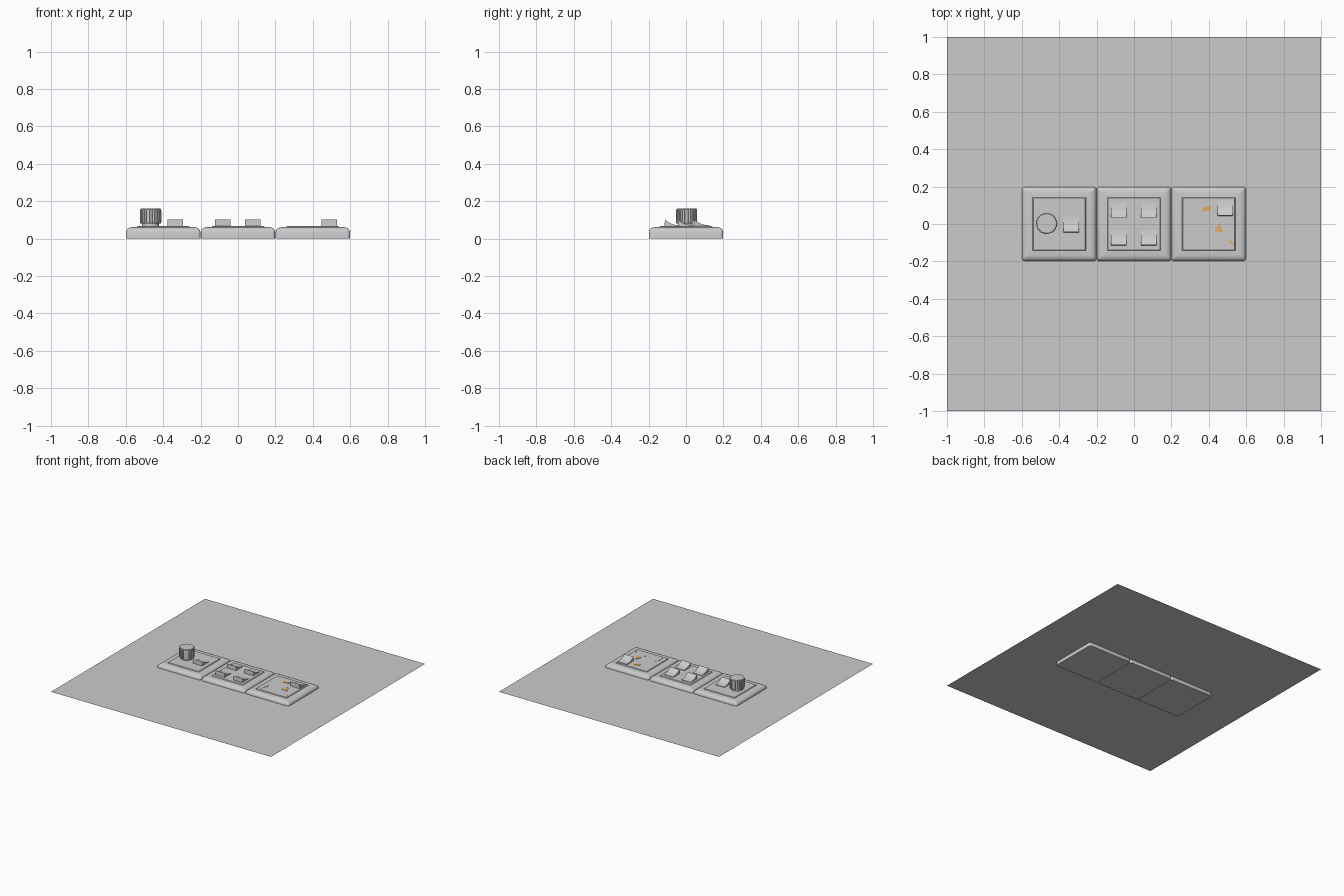
import bpy, math
from mathutils import Vector

if "Cube" in bpy.data.objects:
    bpy.data.objects.remove(bpy.data.objects["Cube"])


def make(name, verts, faces, smooth=None, color=None):
    me = bpy.data.meshes.new(name)
    me.from_pydata(verts, [], faces)
    me.validate()
    ob = bpy.data.objects.new(name, me)
    bpy.context.collection.objects.link(ob)
    if color:
        mat = bpy.data.materials.new(name + "_colour")
        mat.diffuse_color = color
        mat.use_nodes = True
        mat.node_tree.nodes["Principled BSDF"].inputs["Base Color"].default_value = mat.diffuse_color
        me.materials.append(mat)
    if smooth:
        bpy.ops.object.select_all(action='DESELECT')
        ob.select_set(True)
        bpy.context.view_layer.objects.active = ob
        bpy.ops.object.shade_smooth_by_angle(angle=math.radians(smooth))
    return ob


def loft(name, rings, smooth=None, color=None):
    # stack of closed rings, capped at both ends
    n = len(rings[0])
    verts = [v for r in rings for v in r]
    faces = [list(range(n))[::-1], list(range((len(rings) - 1) * n, len(rings) * n))]
    for k in range(len(rings) - 1):
        for i in range(n):
            j = (i + 1) % n
            faces.append([k * n + i, k * n + j, (k + 1) * n + j, (k + 1) * n + i])
    return make(name, verts, faces, smooth, color)


def rounded_square(cx, half, r, z, seg=4):
    pts = []
    for q in range(4):
        sx, sy = [(1, 1), (-1, 1), (-1, -1), (1, -1)][q]
        for i in range(seg + 1):
            a = math.pi / 2 * (q + i / seg)
            pts.append((cx + sx * (half - r) + r * math.cos(a),
                        sy * (half - r) + r * math.sin(a), z))
    return pts


# Wall sheet the plates are set into
make("wall_sheet", [(-1, -1, .03), (1, -1, .03), (1, 1, .03), (-1, 1, .03)], [(0, 1, 2, 3)])

# Three plates: rounded rim, shallow slope, raised centre panel
PLATE = [(0, 0), (0, .036), (.003, .046), (.010, .054), (.020, .059),
         (.030, .061), (.056, .061), (.060, .066)]
for name, cx in (("left_plate", -.4), ("middle_plate", 0), ("right_plate", .4)):
    loft(name, [rounded_square(cx, .1985 - d, max(.014 - d * .4, .003), z)
                for d, z in PLATE], 35)


# Rocker switches: side profile in y and z, extruded along x
def rocker(name, x, y):
    prof = [(-.042, .055), (.042, .055), (.042, .070), (.020, .073),
            (0, .077), (-.020, .087), (-.040, .101)]
    loft(name, [[(x + sx * .041, y + py, pz) for py, pz in prof] for sx in (-1, 1)])


rocker("left_switch", -.335, -.003)
for i, x in enumerate((-.082, .078)):
    for j, y in enumerate((-.073, .073)):
        rocker(f"middle_switch_{i}{j}", x, y)
rocker("right_switch", .488, .085)


# Dimmer knob: fluted grip on a short stem
def knob_ring(r, z, flute, n=24):
    pts = []
    for i in range(n):
        for da, rr in ((-.32, r), (.32, r), (.38, r - flute), (.62, r - flute)):
            a = 2 * math.pi * (i + da) / n
            pts.append((-.467 + rr * math.cos(a), .003 + rr * math.sin(a), z))
    return pts


loft("dimmer_knob", [knob_ring(.054, .080, .004), knob_ring(.057, .085, .005),
                     knob_ring(.057, .148, .005), knob_ring(.056, .156, .003),
                     knob_ring(.052, .160, 0)])
loft("knob_stem", [[(-.467 + r * math.cos(a * math.pi / 16), .003 + r * math.sin(a * math.pi / 16), z)
                    for a in range(32)] for r, z in ((.045, .055), (.045, .082))], 30)


# Small slivers showing through the right plate
def sliver(name, pts, color=None):
    loft(name, [[(x, y, z) for x, y in pts] for z in (.058, .0685)], None, color)


ORANGE = (.8, .4, .1, 1)
sliver("orange_tab", [(.364, .065), (.410, .072), (.410, .096), (.366, .088)], ORANGE)
sliver("orange_wedge", [(.430, -.040), (.478, -.045), (.455, .005)], ORANGE)
sliver("grey_wedge", [(.434, -.036), (.450, -.038), (.446, .012)])
for i, (a, b) in enumerate([((.306, -.045), (.311, -.075)), ((.297, -.072), (.300, -.115)),
                            ((.420, -.080), (.445, -.065)), ((.510, -.090), (.535, -.118))]):
    a, b = Vector(a), Vector(b)
    n = (b - a).orthogonal().normalized() * .004
    sliver(f"strip_{i}", [a - n, b - n, b + n, a + n], ORANGE if i == 3 else None)
